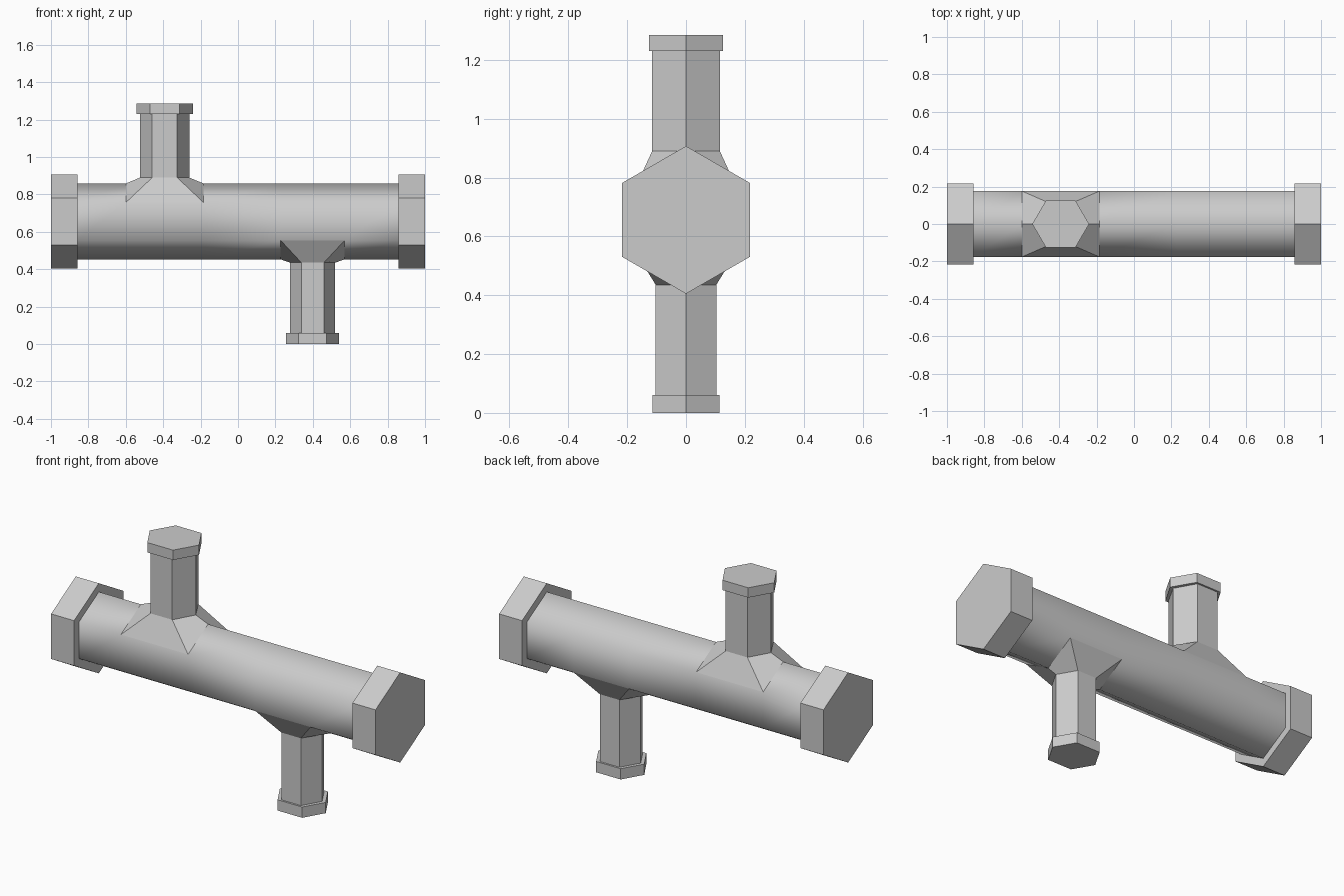
import bpy, bmesh
from math import sin, cos, pi, radians

old = bpy.data.objects.get("Cube")
if old:
    bpy.data.objects.remove(old, do_unlink=True)

AXIS_Z = 0.656      # height of the main pipe's centre line
PIPE_R = 0.203
END_X = 0.858       # where the end caps start

grey = bpy.data.materials.new("light_grey_metal")
grey.use_nodes = True
grey.diffuse_color = (0.6, 0.6, 0.6, 1)
grey.node_tree.nodes["Principled BSDF"].inputs["Base Color"].default_value = (0.6, 0.6, 0.6, 1)


def finish(bm, name):
    mesh = bpy.data.meshes.new(name)
    bm.to_mesh(mesh)
    bm.free()
    mesh.materials.append(grey)
    obj = bpy.data.objects.new(name, mesh)
    bpy.context.collection.objects.link(obj)
    return obj


def prism(name, lower, upper):
    """Closed solid between two matching outlines."""
    bm = bmesh.new()
    a = [bm.verts.new(p) for p in lower]
    b = [bm.verts.new(p) for p in upper]
    n = len(a)
    for i in range(n):
        j = (i + 1) % n
        bm.faces.new((a[i], a[j], b[j], b[i]))
    bm.faces.new(a)
    bm.faces.new(b)
    bmesh.ops.recalc_face_normals(bm, faces=bm.faces[:])
    return finish(bm, name)


def hex_ring(x, r):
    """Hexagon around the main axis, corner up."""
    return [(x, r * sin(k * pi / 3), AXIS_Z + r * cos(k * pi / 3)) for k in range(6)]


# Branch: centre x, direction, half flare length, neck z, outer z,
# tube (corner x, side x, side y), cap (corner x, side x, side y), cap end z
branches = {
    "upper": (-0.392, 1, 0.207, 0.89, 1.23, (0.132, 0.067, 0.115), (0.152, 0.079, 0.125), 1.285),
    "lower": (0.399, -1, 0.171, 0.435, 0.06, (0.12, 0.06, 0.103), (0.1415, 0.0755, 0.1135), 0.0),
}

# Main pipe with rings where the flares begin and end
stations = [-END_X, END_X]
for cx, _, half, *_ in branches.values():
    stations += [cx - half, cx + half]
stations.sort()
bm = bmesh.new()
rings = [[bm.verts.new(p) for p in hex_ring(x, PIPE_R)] for x in stations]
pipe_faces = set()
for a, b in zip(rings, rings[1:]):
    for i in range(6):
        j = (i + 1) % 6
        pipe_faces.add(bm.faces.new((a[i], a[j], b[j], b[i])))
bmesh.ops.recalc_face_normals(bm, faces=bm.faces[:])

# Flared branches grown out of the two sloping faces
for cx, side, half, neck_z, outer_z, tube, cap, end_z in branches.values():
    region = [f for f in pipe_faces
              if abs(f.calc_center_median().x - cx) < 0.02
              and side * (f.calc_center_median().z - AXIS_Z) > 0.05]
    pipe_faces.difference_update(region)
    for z in (neck_z, outer_z):
        out = bmesh.ops.extrude_face_region(bm, geom=region)["geom"]
        region = [g for g in out if isinstance(g, bmesh.types.BMFace)]
        for v in (g for g in out if isinstance(g, bmesh.types.BMVert)):
            sx = 1 if v.co.x > cx else -1
            if abs(v.co.y) < 0.01:
                v.co = (cx + sx * tube[0], 0, z)
            else:
                v.co = (cx + sx * tube[1], tube[2] if v.co.y > 0 else -tube[2], z)
    bmesh.ops.delete(bm, geom=region, context='FACES')

# Smooth pipe wall, crisp branches
bm.normal_update()
for f in bm.faces:
    f.smooth = True
for e in bm.edges:
    on_pipe = all(f in pipe_faces for f in e.link_faces)
    e.smooth = on_pipe or (e.is_manifold and e.calc_face_angle() < radians(30))
finish(bm, "pipe_with_branches")

# Hexagonal end caps
for name, s in (("end_cap_left", 1), ("end_cap_right", -1)):
    prism(name, hex_ring(s * END_X, 0.251), hex_ring(s, 0.251))

# Branch caps
for name, (cx, _, _, _, z0, _, (c, sx, sy), z1) in branches.items():
    outline = [(c, 0), (sx, sy), (-sx, sy), (-c, 0), (-sx, -sy), (sx, -sy)]
    prism(name + "_branch_cap",
          [(cx + x, y, z0) for x, y in outline],
          [(cx + x, y, z1) for x, y in outline])
